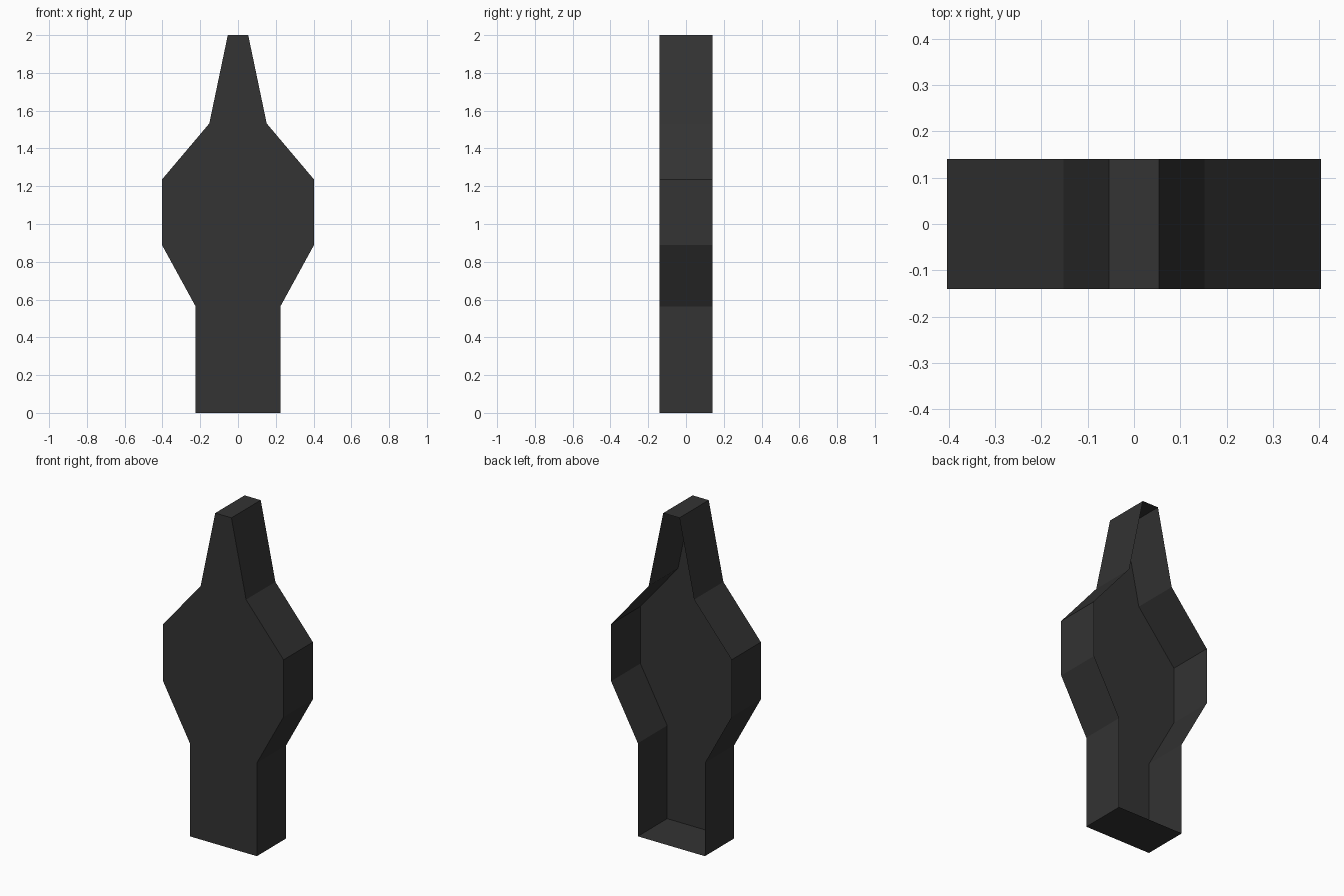
import bpy
import bmesh

if "Cube" in bpy.data.objects:
    bpy.data.objects.remove(bpy.data.objects["Cube"])

# Dark charcoal, the only colour
charcoal = bpy.data.materials.new("charcoal")
charcoal.diffuse_color = (0.033, 0.033, 0.033, 1.0)
charcoal.use_nodes = True
charcoal.node_tree.nodes["Principled BSDF"].inputs["Base Color"].default_value = charcoal.diffuse_color

# Right half of the outline (x, z), bottom to top, mirrored to the left
HALF = [(0.224, 0.0), (0.224, 0.563), (0.403, 0.89),
        (0.403, 1.235), (0.152, 1.532), (0.054, 2.0)]
outline = HALF + [(-x, z) for x, z in reversed(HALF)]
DEPTH = 0.14

# Thin shell: flat front panel with a rim wall all round, open at the back
bm = bmesh.new()
front = [bm.verts.new((x, -DEPTH, z)) for x, z in outline]
back = [bm.verts.new((x, DEPTH, z)) for x, z in outline]
bm.faces.new(front)
n = len(outline)
for i in range(n):
    j = (i + 1) % n
    bm.faces.new((front[j], front[i], back[i], back[j]))

mesh = bpy.data.meshes.new("open_back_shell")
bm.to_mesh(mesh)
bm.free()
mesh.materials.append(charcoal)
shell = bpy.data.objects.new("open_back_shell", mesh)
bpy.context.collection.objects.link(shell)
